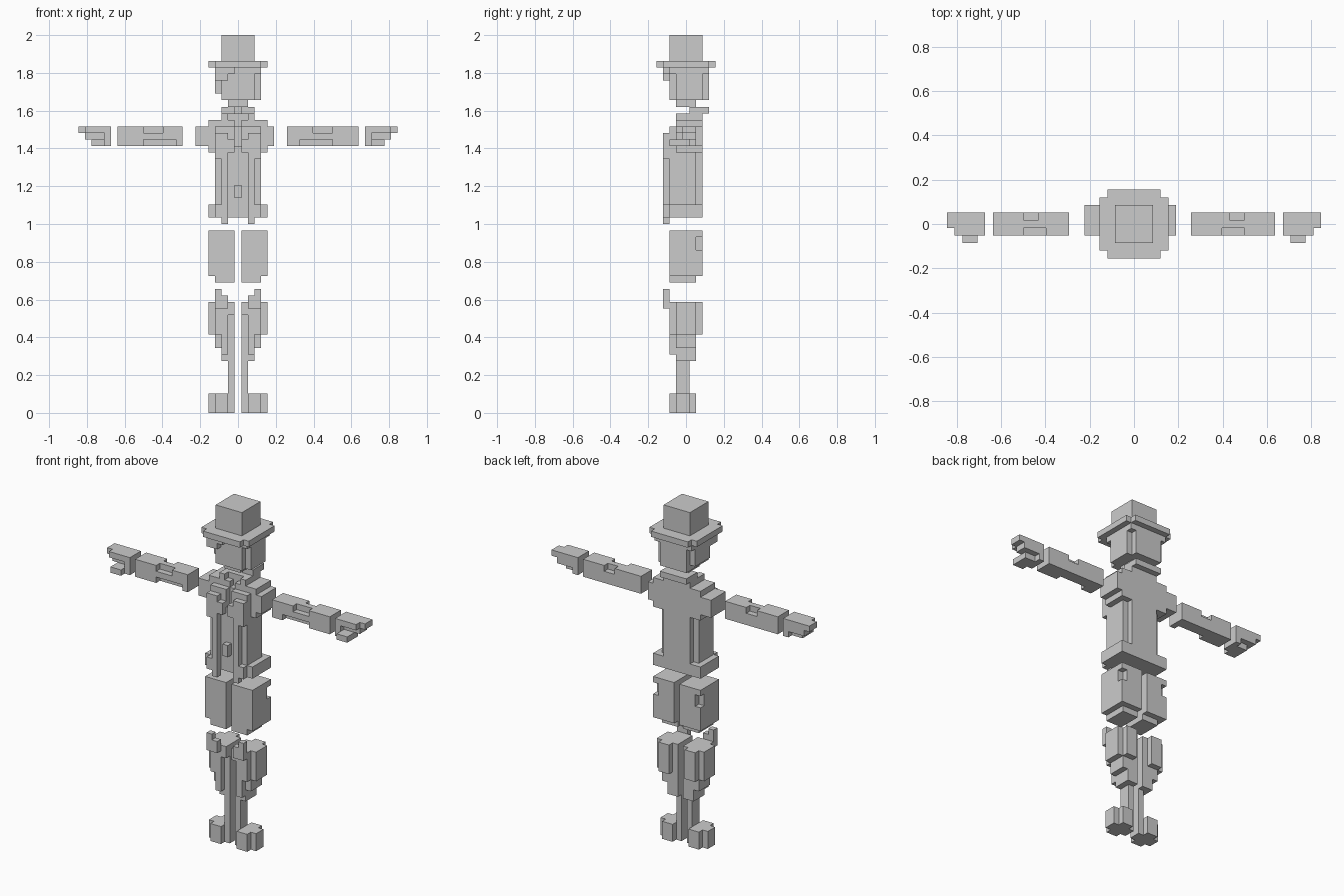
import bpy
import bmesh
from mathutils import Vector

cube = bpy.data.objects.get("Cube")
if cube:
    bpy.data.objects.remove(cube, do_unlink=True)

U = 2 / 58  # edge length of one block

grey = bpy.data.materials.new("light_grey")
grey.use_nodes = True
COLOR = (0.6, 0.6, 0.6, 1)
grey.diffuse_color = COLOR
grey.node_tree.nodes["Principled BSDF"].inputs["Base Color"].default_value = COLOR


def box(x, y, z):
    """Block cells of a box given as inclusive ranges."""
    return {(i, j, k)
            for i in range(x[0], x[1] + 1)
            for j in range(y[0], y[1] + 1)
            for k in range(z[0], z[1] + 1)}


def flip(cells):
    return {(-i, j, k) for i, j, k in cells}


def both(cells):
    return cells | flip(cells)


def build(name, cells):
    """Turn cells into a mesh made of their exposed faces only."""
    bm = bmesh.new()
    verts = {}

    def vert(p):
        key = tuple(round(c * 2) for c in p)
        if key not in verts:
            verts[key] = bm.verts.new(p * U)
        return verts[key]

    for cell in sorted(cells):
        centre = Vector(cell) + Vector((0, 0, 0.5))
        for axis in range(3):
            for sign in (-1, 1):
                n = Vector((0, 0, 0))
                n[axis] = sign
                if tuple(int(a + b) for a, b in zip(cell, n)) in cells:
                    continue
                s = Vector((0, 0, 0))
                s[(axis + 1) % 3] = 1
                t = n.cross(s)
                loop = [(-1, -1), (1, -1), (1, 1), (-1, 1)]
                bm.faces.new([vert(centre + (n + s * a + t * b) / 2) for a, b in loop])
    mesh = bpy.data.meshes.new(name)
    bm.to_mesh(mesh)
    bm.free()
    mesh.materials.append(grey)
    obj = bpy.data.objects.new(name, mesh)
    bpy.context.collection.objects.link(obj)


def build_pair(name, cells):
    build("left_" + name, cells)
    build("right_" + name, flip(cells))


# Hat: round brim and square crown
build("hat_brim", box((-4, 4), (-3, 3), (53, 53)) | box((-3, 3), (-4, 4), (53, 53)))
build("hat_crown", box((-2, 2), (-2, 2), (54, 57)))

# Head with side hair, back hair and a swept fringe
head = box((-2, 2), (-2, 3), (48, 52))
head |= both(box((3, 3), (-1, 2), (49, 52)))
head |= box((3, 3), (-1, 2), (48, 48))
head |= both(box((3, 3), (-2, 3), (52, 52)))
head |= box((-3, -1), (-3, -3), (52, 52)) | box((-3, -2), (-3, -2), (51, 51))
head |= box((-2, -2), (-3, -3), (51, 51))
build("head", head)

# Neck and raised collar
build("neck", box((-1, 1), (-1, 1), (47, 47)))
build("collar", box((-2, 2), (1, 3), (46, 46)) - box((0, 0), (1, 1), (46, 46)))

# Torso: core, back panel, coat front and flared hem
torso = box((-3, 3), (-2, 1), (30, 43)) | box((-2, 2), (2, 2), (30, 43))
torso |= both(box((2, 3), (-3, -3), (39, 42)))
torso |= both(box((2, 2), (-3, -3), (29, 38)))
torso |= both(box((1, 1), (-3, -3), (40, 41)))
torso |= box((0, 0), (-3, -3), (33, 34))
torso |= box((-4, 4), (-2, 2), (30, 31)) | both(box((3, 3), (-3, -3), (30, 31)))
# Shoulders and upper chest, one shoulder a block wider
torso |= box((-4, 4), (-1, 2), (40, 43)) | both(box((5, 5), (-1, 2), (41, 43)))
torso |= box((-6, -6), (-1, 2), (41, 43))
torso |= both(box((1, 4), (-1, 2), (44, 44))) | box((0, 0), (0, 2), (44, 44))
torso |= box((-2, 2), (0, 2), (45, 45)) | both(box((2, 2), (-1, -1), (45, 45)))
torso -= box((0, 0), (-2, -2), (41, 43))
build("torso", torso)

# Arms with notched elbows
arm = box((8, 18), (-1, 1), (41, 43))
arm -= box((12, 14), (-1, -1), (43, 43))
arm -= box((13, 14), (1, 1), (43, 43))
arm -= box((10, 14), (-1, -1), (41, 41))
build("left_arm", arm)
build("right_arm", flip(arm - box((8, 8), (-1, 1), (41, 43))))

# Hands with stepped fingers and a thumb
hand = box((20, 23), (-1, 1), (43, 43)) | box((24, 24), (0, 1), (43, 43))
hand |= box((20, 23), (0, 1), (42, 42)) | box((20, 20), (-1, 1), (41, 42))
hand |= box((21, 22), (-2, 0), (41, 41))
build_pair("hand", hand)

# Thighs
thigh = box((1, 4), (-2, 2), (21, 27)) | box((1, 3), (-2, 1), (20, 20))
thigh -= box((4, 4), (2, 2), (25, 26))
build_pair("thigh", thigh)

# Lower legs: knee plate, tapering calf and thin ankle
shin = box((2, 3), (-3, -3), (16, 17)) | box((3, 3), (-3, -3), (18, 18))
shin |= box((2, 3), (-2, 2), (12, 16)) | box((4, 4), (-1, 1), (12, 16))
shin |= box((1, 1), (-1, 1), (8, 16)) | box((1, 1), (-2, -2), (15, 16))
shin |= box((2, 2), (-2, 1), (9, 11)) | box((3, 3), (-1, 1), (10, 11))
shin |= box((2, 2), (-1, 1), (8, 8)) | box((1, 1), (-1, 0), (0, 7))
build_pair("lower_leg", shin)

# Feet
foot = box((2, 3), (-2, 1), (0, 2)) | box((1, 4), (-1, 0), (0, 2))
build_pair("foot", foot)
